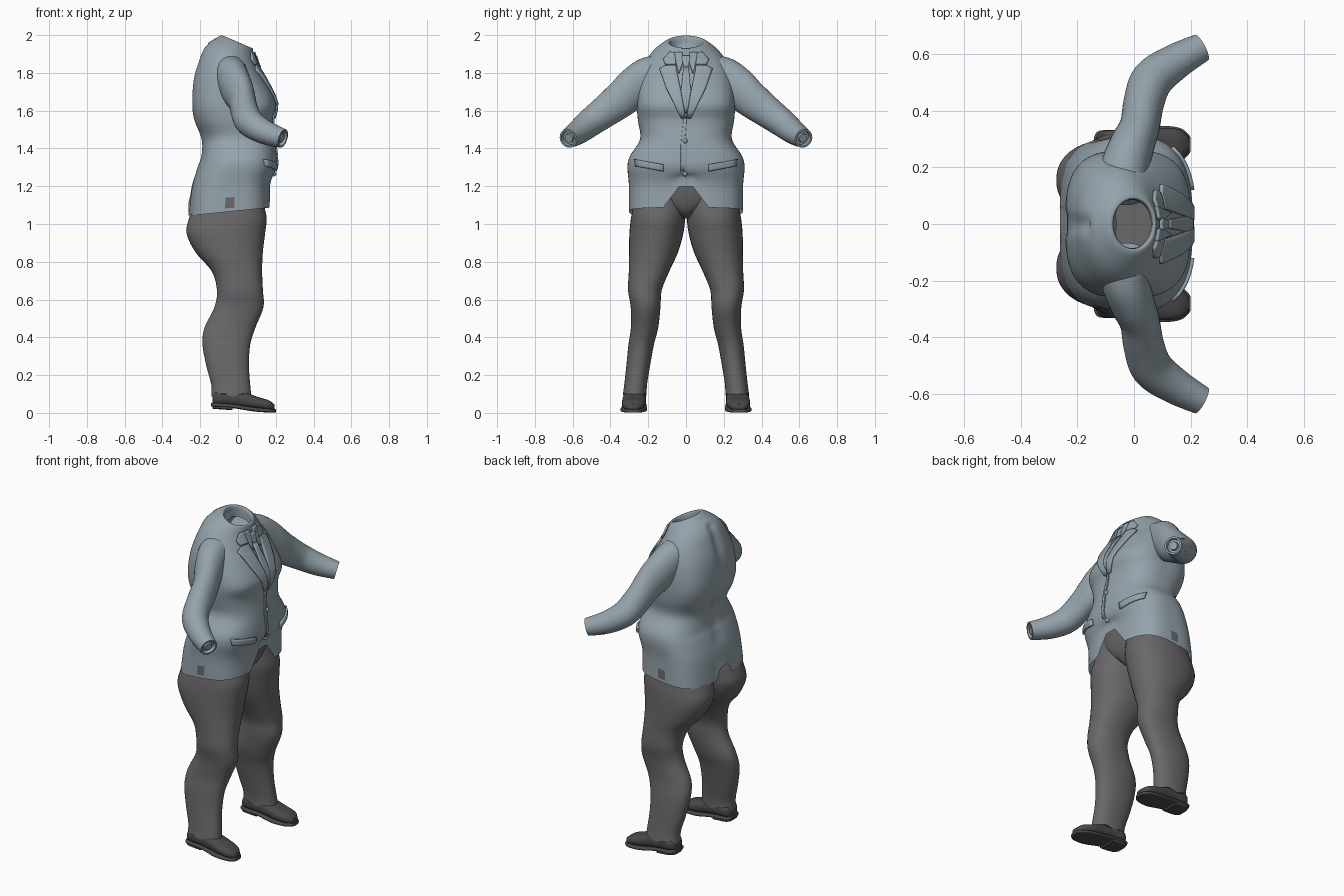
import bpy, bmesh, math
from mathutils import Vector
from mathutils.bvhtree import BVHTree

cube = bpy.data.objects.get("Cube")
if cube:
    bpy.data.objects.remove(cube)


def material(name, rgb):
    m = bpy.data.materials.new(name)
    m.use_nodes = True
    m.diffuse_color = (*rgb, 1)
    m.node_tree.nodes["Principled BSDF"].inputs["Base Color"].default_value = (*rgb, 1)
    return m


BLUE = material("jacket blue grey", (0.30, 0.365, 0.41))
GREY = material("trouser grey", (0.145, 0.135, 0.143))
DARK = material("shoe dark grey", (0.07, 0.066, 0.069))


def spline(rows, steps=5):
    """Smooth rows of numbers with a Catmull-Rom curve."""
    out = []
    for i in range(len(rows) - 1):
        quad = list(zip(rows[max(i - 1, 0)], rows[i], rows[i + 1], rows[min(i + 2, len(rows) - 1)]))
        for k in range(steps):
            t = k / steps
            out.append([b + 0.5 * t * (c - a + t * (2*a - 5*b + 4*c - d + t * (3*(b - c) + d - a)))
                        for a, b, c, d in quad])
    return out + [list(rows[-1])]


def oval(u0, u1, v0, v1, p=2.0, n=40):
    """Points of a rounded box between the given limits."""
    pts = []
    for i in range(n):
        a = 2 * math.pi * (i + 0.5) / n
        c, s = math.cos(a), math.sin(a)
        pts.append(((u0 + u1) / 2 + (u1 - u0) / 2 * math.copysign(abs(c) ** (2 / p), c),
                    (v0 + v1) / 2 + (v1 - v0) / 2 * math.copysign(abs(s) ** (2 / p), s)))
    return pts


def finish(name, bm, mats, mirror=False, thick=0):
    bmesh.ops.recalc_face_normals(bm, faces=bm.faces[:])
    me = bpy.data.meshes.new(name)
    bm.to_mesh(me)
    bm.free()
    ob = bpy.data.objects.new(name, me)
    bpy.context.collection.objects.link(ob)
    for m in mats:
        me.materials.append(m)
    bpy.ops.object.select_all(action="DESELECT")
    ob.select_set(True)
    bpy.context.view_layer.objects.active = ob
    bpy.ops.object.shade_smooth_by_angle(angle=math.radians(50))
    if thick:
        mod = ob.modifiers.new("thickness", "SOLIDIFY")
        mod.thickness, mod.offset = thick, 0
    if mirror:
        mod = ob.modifiers.new("mirror", "MIRROR")
        mod.use_axis = (False, True, False)
        mod.use_mirror_merge = False


def loft(rings, cap_start=False, cap_end=False):
    bm = bmesh.new()
    vs = [[bm.verts.new(p) for p in r] for r in rings]
    for a, b in zip(vs, vs[1:]):
        for i in range(len(a)):
            j = (i + 1) % len(a)
            bm.faces.new((a[i], a[j], b[j], b[i]))
    if cap_start:
        bm.faces.new(vs[0])
    if cap_end:
        bm.faces.new(vs[-1])
    return bm


# Jacket body: z, back x, front x, half width, squareness, tilt
body = [(1.07, -.262, .17, .302, 3.2, -.1), (1.2, -.245, .174, .302, 3, -.04),
        (1.30, -.215, .205, .31, 2.7, 0), (1.36, -.195, .205, .297, 2.6, 0),
        (1.45, -.195, .195, .243, 2.5, 0), (1.55, -.233, .184, .255, 2.7, 0),
        (1.64, -.243, .2, .26, 3, 0), (1.76, -.237, .146, .25, 2.5, 0),
        (1.84, -.212, .106, .222, 2.2, .08), (1.90, -.18, .088, .18, 2, .2),
        (1.945, -.115, .08, .128, 2, .35), (1.962, -.085, .078, .1, 2, .42),
        (1.955, -.073, .066, .088, 2, .42), (1.90, -.075, .06, .085, 2, .4)]
rings = []
for z, x0, x1, w, p, tilt in spline(body):
    ring = []
    for x, y in oval(x0, x1, -w, w, p, 96):
        fade = min(1, max(0, (1.27 - z) / 0.2))
        front = x > (x0 + x1) / 2
        rise = max(0, 1 - abs(y) / (0.12 if front else 0.06)) * fade * 0.16
        if not front and 1.1 < z < 1.92:
            x += 0.014 * math.exp(-(y / 0.03) ** 2)      # centre back seam
        ring.append((x, y, z - tilt * x + rise))
    rings.append(ring)
bm = loft(rings)
for f in bm.faces:                                        # worn patch by each hip
    c = f.calc_center_median()
    if abs(c.x + .05) + abs(c.z - 1.11) < .034 and abs(c.y) > .2:
        f.material_index = 1
tree = BVHTree.FromBMesh(bm)
finish("jacket_body", bm, [BLUE, GREY])


def front_x(y, z):
    hit = tree.ray_cast(Vector((1, y, z)), Vector((-1, 0, 0)))[0]
    return hit.x if hit and hit.x > -.02 else .05


def patch(name, rows, lift=.008, thick=.012, slant=0, mirror=True, n=6):
    """Cloth piece laid on the jacket front; rows are z, inner y, outer y."""
    fine = []
    for a, b in zip(rows, rows[1:]):
        fine += [[p + (q - p) * k / 4 for p, q in zip(a, b)] for k in range(4)]
    fine.append(rows[-1])
    bm = bmesh.new()
    grid = []
    for z, a, b in fine:
        line = []
        for i in range(n + 1):
            y = a + (b - a) * i / n
            h = z + slant * (y - a)
            line.append(bm.verts.new((front_x(y, h) + lift, y, h)))
        grid.append(line)
    for a, b in zip(grid, grid[1:]):
        for i in range(n):
            bm.faces.new((a[i], a[i + 1], b[i + 1], b[i]))
    finish(name, bm, [BLUE], mirror, thick)


patch("lapels", [(1.84, .052, .105), (1.82, .05, .14), (1.72, .03, .105), (1.56, .002, .025)])
patch("jacket_collar", [(1.91, .06, .085), (1.87, .055, .12), (1.845, .052, .11)])
patch("shirt_collar", [(1.91, .02, .06), (1.87, .012, .055), (1.80, .035, .04)], .006)
patch("tie_knot", [(1.89, -.022, .022), (1.83, -.014, .014)], .01, .012, mirror=False)
patch("tie", [(1.83, -.014, .014), (1.70, -.026, .026), (1.59, -.006, .006)], .006, mirror=False)
patch("front_edge", [(1.56, -.012, .004), (1.42, -.028, -.008), (1.28, -.028, -.008)], .003, .008,
      mirror=False)
patch("pocket_flaps", [(1.315, .12, .27), (1.28, .12, .265)], .006, .014, .18)

# Sleeves: x, y, z, sideways radius, upright radius
arm = [(-.045, .10, 1.85, .08, .06), (-.035, .19, 1.79, .085, .1), (-.01, .27, 1.725, .08, .108),
       (.02, .345, 1.66, .071, .097), (.035, .43, 1.595, .072, .085), (.065, .51, 1.535, .074, .075),
       (.145, .572, 1.485, .064, .064), (.238, .623, 1.453, .051, .051)]
path = spline(arm)
rings = []
for i, row in enumerate(path):
    a, b = path[max(i - 1, 0)], path[min(i + 1, len(path) - 1)]
    along = (Vector(b[:3]) - Vector(a[:3])).normalized()
    side = along.cross(Vector((0, 0, 1))).normalized()
    up = side.cross(along)
    rings.append([Vector(row[:3]) + side * u + up * v
                  for u, v in oval(-row[3], row[3], -row[4], row[4], 2, 32)])
end = Vector(path[-1][:3])
for scale, depth in ((.8, 0), (.75, .02), (.5, .02), (.45, .005)):
    rings.append([end + (v - end) * scale - along * depth for v in rings[len(path) - 1]])
finish("sleeves", loft(rings, True, True), [BLUE], True)


def button(name, at, r, mirror=False):
    bm = bmesh.new()
    bmesh.ops.create_uvsphere(bm, u_segments=12, v_segments=8, radius=r)
    bmesh.ops.translate(bm, verts=bm.verts, vec=at)
    finish(name, bm, [BLUE], mirror)


for z in (1.44, 1.265):
    button("front_button", (front_x(-.005, z) + .003, -.005, z), .013)
for k in range(3):
    button("cuff_buttons", (.135 + .032 * k, .616 + .012 * k, 1.442 - .008 * k), .009, True)

# Trouser legs: z, back x, front x, inner y, outer y
leg = [(1.25, -.19, .12, .0, .25), (1.12, -.228, .135, .0, .275), (1.03, -.26, .152, .004, .292),
       (.95, -.273, .144, .014, .3), (.85, -.225, .132, .042, .302), (.75, -.14, .128, .088, .303),
       (.65, -.112, .132, .128, .307), (.56, -.125, .135, .135, .293), (.45, -.178, .092, .147, .292),
       (.36, -.188, .065, .17, .305), (.25, -.168, .058, .19, .316), (.15, -.142, .065, .206, .327),
       (.095, -.14, .07, .208, .335)]
rings = [[(x, y, z + (.008 * math.sin(60 * x) if z < .1 else 0)) for x, y in oval(a, b, c, d, 2.25)]
         for z, a, b, c, d in spline(leg)]
finish("trouser_legs", loft(rings, True, True), [GREY], True)

# Trouser seat joining the legs
seat = [(1.03, -.1, .06, .02), (1.07, -.17, .105, .09), (1.13, -.205, .13, .2),
        (1.22, -.2, .145, .24), (1.32, -.18, .15, .24)]
rings = [[(x, y, z) for x, y in oval(a, b, -w, w, 2.3)] for z, a, b, w in spline(seat)]
finish("trouser_seat", loft(rings, True, True), [GREY])


def along_x(name, rows, p):
    """Shoe part from sections: x, middle y, half width, bottom z, top z."""
    rings = [[(x, y, z) for y, z in oval(m - w, m + w, lo, hi, p, 28)]
             for x, m, w, lo, hi in spline(rows, 4)]
    finish(name, loft(rings, True, True), [DARK], True)


along_x("shoe_uppers", [(-.135, .268, .035, .045, .1), (-.11, .27, .058, .04, .12),
                        (-.03, .272, .06, .035, .125), (.04, .274, .061, .026, .11),
                        (.1, .276, .064, .02, .086), (.16, .28, .054, .014, .068),
                        (.192, .281, .027, .014, .046)], 2.6)
along_x("shoe_soles", [(-.142, .268, .035, .033, .052), (-.12, .27, .06, .032, .053),
                       (-.02, .272, .062, .024, .046), (.08, .276, .071, .008, .03),
                       (.16, .28, .06, .002, .023), (.195, .281, .033, .001, .02),
                       (.2, .281, .014, .003, .018)], 4)
along_x("shoe_heels", [(-.135, .268, .038, .022, .045), (-.11, .27, .058, .02, .045),
                       (-.03, .272, .058, .014, .04)], 4)
